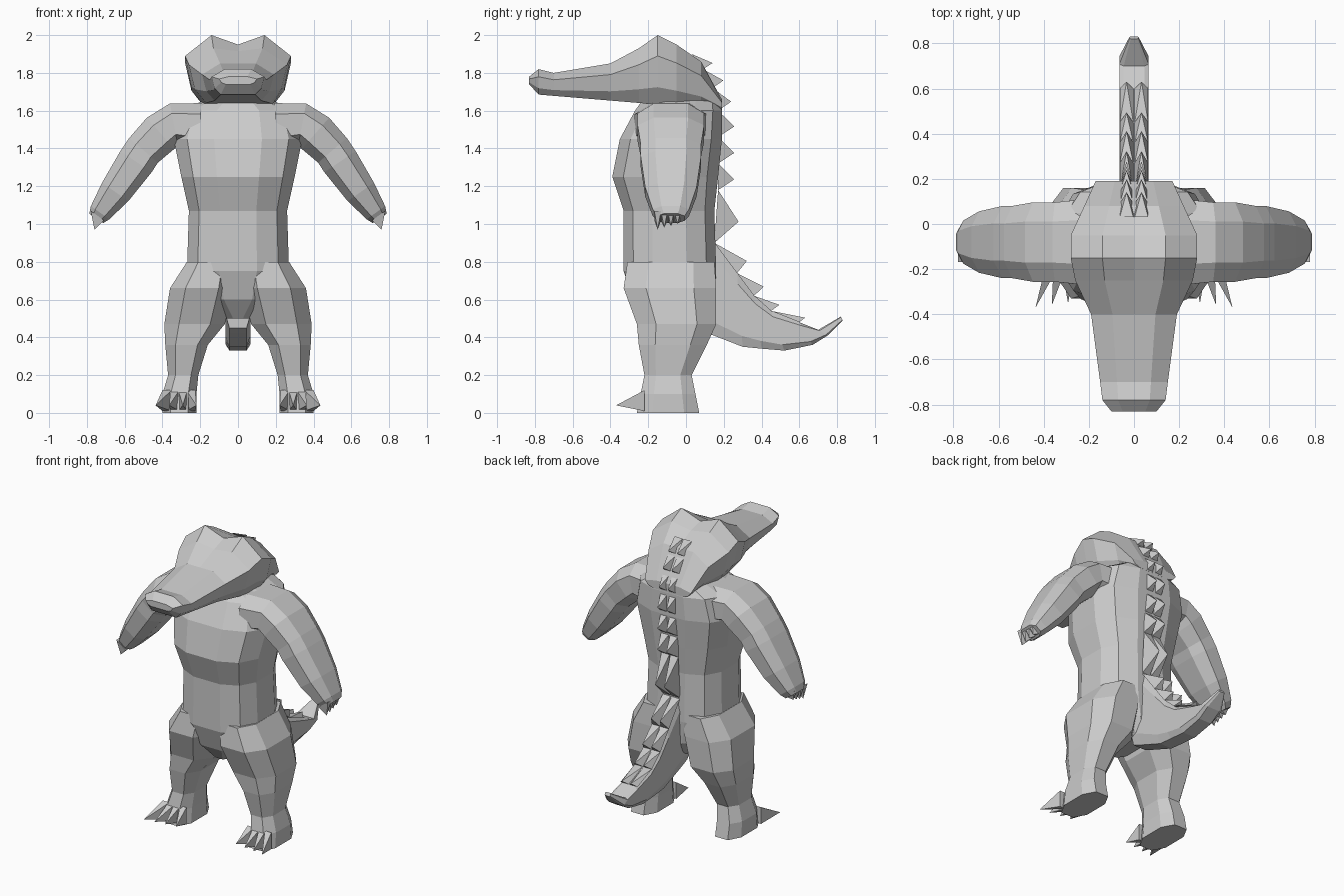
import bpy, bmesh, math
from mathutils import Vector

cube = bpy.data.objects.get("Cube")
if cube:
    bpy.data.objects.remove(cube)

hide = bpy.data.materials.new("grey_hide")
hide.use_nodes = True
GREY = (0.6, 0.6, 0.6, 1)
hide.diffuse_color = GREY
hide.node_tree.nodes["Principled BSDF"].inputs["Base Color"].default_value = GREY


def finish(name, bm, side=1):
    """Turn the bmesh into an object, flipped across the body if side is negative."""
    for vert in bm.verts:
        vert.co.x *= side
    bmesh.ops.recalc_face_normals(bm, faces=bm.faces)
    mesh = bpy.data.meshes.new(name)
    bm.to_mesh(mesh)
    bm.free()
    mesh.materials.append(hide)
    obj = bpy.data.objects.new(name, mesh)
    bpy.context.scene.collection.objects.link(obj)


def ring(start, end, spread, sides=8, power=0.75):
    """Rounded box section between two end points, widened by the spread vector."""
    start, end, spread = Vector(start), Vector(end), Vector(spread)
    middle, half = (start + end) / 2, (start - end) / 2
    limit = math.cos(math.pi / sides) ** power

    def soften(value):
        return math.copysign(abs(value) ** power, value) / limit

    angles = [math.tau * (i + 0.5) / sides for i in range(sides)]
    return [middle + half * soften(math.cos(a)) + spread * soften(math.sin(a)) for a in angles]


def level_ring(z, left, right, front, back, sides=8):
    """Horizontal section given by its four extents."""
    y = (front + back) / 2
    return ring((right, y, z), (left, y, z), (0, back - y, 0), sides)


def loft(bm, sections):
    """Skin a closed tube through sections with equal point counts."""
    rows = [[bm.verts.new(point) for point in section] for section in sections]
    for low, high in zip(rows, rows[1:]):
        for i in range(len(low)):
            bm.faces.new((low[i - 1], low[i], high[i], high[i - 1]))
    bm.faces.new(rows[0])
    bm.faces.new(rows[-1])


def spike(bm, start, end, spread, tip):
    """Four-sided pyramid on a rectangular base."""
    base = [bm.verts.new(point) for point in ring(start, end, spread, sides=4)]
    point = bm.verts.new(tip)
    bm.faces.new(base)
    for i in range(len(base)):
        bm.faces.new((base[i - 1], base[i], point))


# Torso: height, half width, front, back
torso = [(0.5, 0.07, -0.2, 0.13), (0.6, 0.2, -0.28, 0.15), (0.75, 0.27, -0.33, 0.16),
         (1.07, 0.26, -0.33, 0.15), (1.25, 0.3, -0.39, 0.17), (1.45, 0.34, -0.35, 0.19),
         (1.6, 0.3, -0.27, 0.19), (1.67, 0.15, -0.22, 0.18)]
bm = bmesh.new()
loft(bm, [level_ring(z, -half, half, front, back, sides=12) for z, half, front, back in torso])
finish("torso", bm)

# Head with long snout: position along y, top outline, half width
head = [(-0.83, 1.78, 0.1), (-0.78, 1.82, 0.14), (-0.7, 1.8, 0.15), (-0.4, 1.85, 0.19),
        (-0.25, 1.93, 0.26), (-0.15, 2, 0.28), (-0.05, 1.95, 0.28), (0.08, 1.86, 0.22),
        (0.19, 1.66, 0.17)]


def head_section(y, top, width):
    """Raised brows, overhanging cheeks and a narrower jaw."""
    jaw = 1.62 - y / 12 + (0.05 if y < -0.8 else 0)
    height = top - jaw
    brow = (width / 2, y, top)
    cheek = (width, y, jaw + height * 0.7)
    lip = (width * 0.88, y, jaw + height * 0.25)
    chin = (width * 0.65, y, jaw)
    half = [brow, cheek, lip, chin]
    crown = (0, y, top - max(0, top - 1.9) / 2)
    return [crown] + half + [(-x, y, z) for x, y, z in reversed(half)]


bm = bmesh.new()
loft(bm, [head_section(*row) for row in head])
finish("head", bm)

# Spine line in (y, z), from the back of the head down to the end of the tail
nape = [(0.03, 1.9), (0.09, 1.82), (0.14, 1.72)]
back_line = [(0.17, 1.6 - 0.14 * i) for i in range(4)]
tail_top = [(0.15, 0.9), (0.27, 0.74), (0.36, 0.62), (0.45, 0.54), (0.6, 0.48), (0.7, 0.44)]
spine = [Vector((0, y, z)) for y, z in nape + back_line + tail_top]

# Tail: boxy sections hung from the spine line, then a narrow upturned tip
tail_bottom = [(0.12, 0.42), (0.3, 0.35), (0.4, 0.34), (0.52, 0.33), (0.67, 0.36), (0.75, 0.41)]
sections = [ring((0, *top), (0, *low), (0.065, 0, 0), power=0.4)
            for top, low in zip(tail_top, tail_bottom)]
root = ring((0, 0.05, 0.9), (0, 0.05, 0.45), (0.065, 0, 0), power=0.4)
tip = ring((0, 0.82, 0.51), (0, 0.83, 0.49), (0.02, 0, 0), power=0.4)
bm = bmesh.new()
loft(bm, [root] + sections + [tip])
finish("tail", bm)

# Paired spikes between neighbouring spine points, pointing backwards
bm = bmesh.new()
for start, end in zip(spine, spine[1:-1]):
    reach = 0.05 + (end - start).length / 4
    for side in (-1, 1):
        offset = Vector((0.033 * side, 0, 0))
        point = start.lerp(end, 0.6) + offset + Vector((0, reach, 0))
        spike(bm, start + offset, end + offset, (0.03, 0, 0), point)
finish("spine_spikes", bm)

# Arm: centre x, centre z, radius
arm = [(0.2, 1.52, 0.12), (0.34, 1.53, 0.11), (0.41, 1.48, 0.11), (0.5, 1.39, 0.1),
       (0.54, 1.33, 0.1), (0.65, 1.17, 0.085), (0.73, 1.06, 0.06), (0.75, 1.03, 0.045)]
ARM_Y = -0.08


def arm_sections():
    """Sections square to the arm's path and deeper than they are thick."""
    path = [Vector((x, ARM_Y, z)) for x, z, radius in arm]
    for i, (x, z, radius) in enumerate(arm):
        along = path[min(i + 1, len(path) - 1)] - path[max(i - 1, 0)]
        across = Vector((-along.z, 0, along.x)).normalized() * radius
        yield ring(path[i] + across, path[i] - across, (0, radius * 1.6, 0))


# Leg: height, inner side, outer side, front, back
leg = [(0.8, 0.02, 0.27, -0.31, 0.15), (0.66, 0.02, 0.36, -0.33, 0.16),
       (0.47, 0.07, 0.39, -0.26, 0.16), (0.36, 0.16, 0.385, -0.25, 0.11),
       (0.2, 0.21, 0.37, -0.22, 0.03), (0.1, 0.22, 0.4, -0.24, 0.05), (0, 0.22, 0.4, -0.26, 0.07)]

for label, side in (("left", 1), ("right", -1)):
    bm = bmesh.new()
    loft(bm, list(arm_sections()))
    finish(label + "_arm", bm, side)

    bm = bmesh.new()
    loft(bm, [level_ring(*row) for row in leg])
    finish(label + "_leg", bm, side)

    # Four claws hanging from each hand
    bm = bmesh.new()
    for i in range(4):
        y = ARM_Y + 0.035 * (i - 2)
        spike(bm, (0.78, y, 1.07), (0.71, y, 1.02), (0, 0.018, 0), (0.76, y, 0.97 + i / 100))
    finish(label + "_hand_claws", bm, side)

    # Four splayed toes, each tapering to a claw
    bm = bmesh.new()
    for i in range(4):
        x, y = 0.25 + 0.042 * i, -0.22
        claw = (x + 0.03 * (i - 1), -0.34 - i / 100, 0.04)
        spike(bm, (x, y, 0.12), (x, y, 0.01), (0.024, 0, 0), claw)
    finish(label + "_toes", bm, side)
